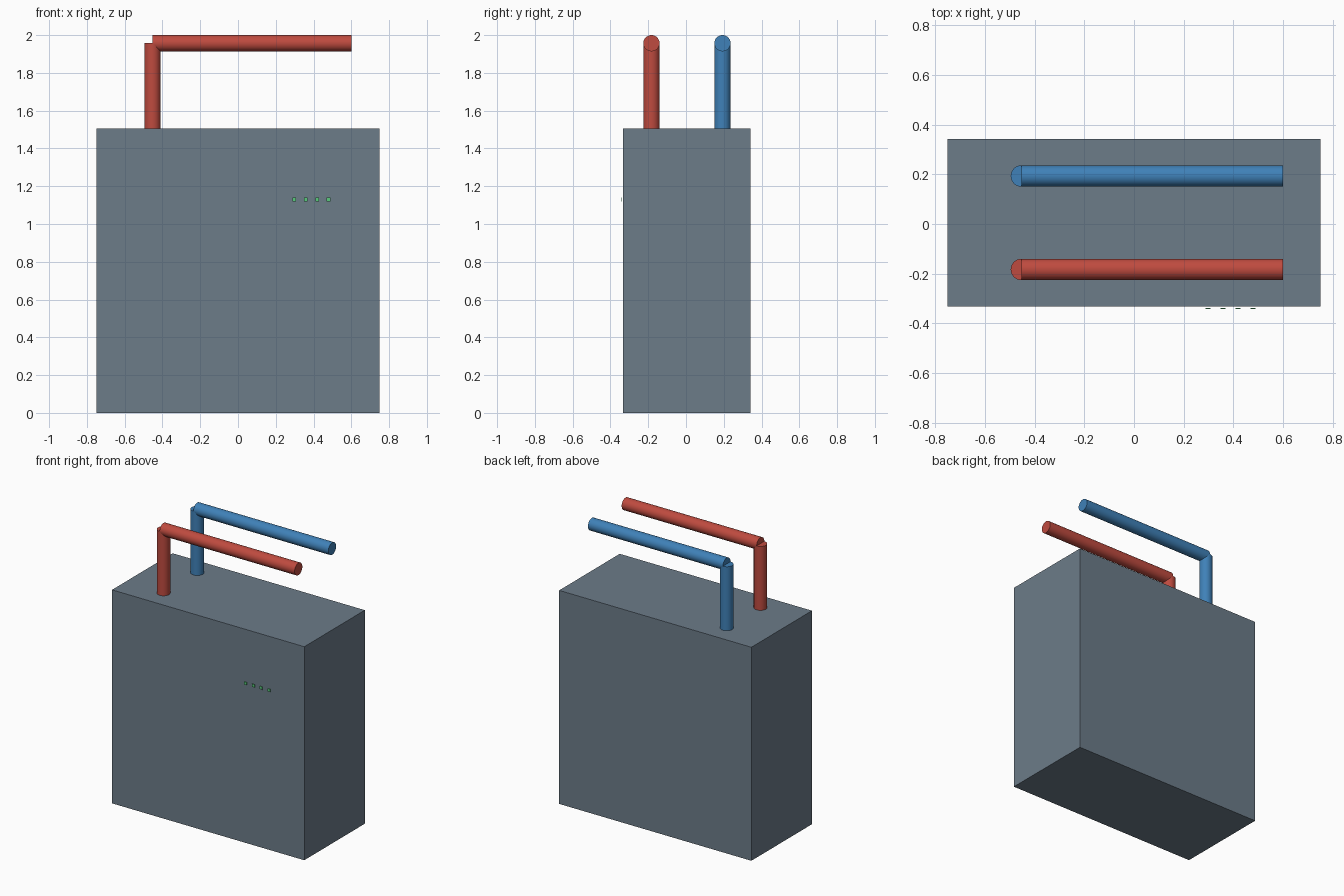
import bpy, math

if "Cube" in bpy.data.objects:
    bpy.data.objects.remove(bpy.data.objects["Cube"])

def material(name, rgb):
    m = bpy.data.materials.new(name)
    m.diffuse_color = (*rgb, 1)
    m.use_nodes = True
    m.node_tree.nodes["Principled BSDF"].inputs["Base Color"].default_value = m.diffuse_color
    return m

slate = material("slate", (0.15, 0.20, 0.25))
red = material("red", (0.52, 0.07, 0.05))
blue = material("blue", (0.05, 0.22, 0.48))
green = material("green", (0.10, 0.60, 0.20))

def box(name, center, size, mat):
    bpy.ops.mesh.primitive_cube_add(size=1, location=center)
    o = bpy.context.object
    o.name = name
    o.scale = size
    bpy.ops.object.transform_apply(location=False, rotation=False, scale=True)
    o.data.materials.append(mat)

def pipe(name, center, length, rot, mat):
    bpy.ops.mesh.primitive_cylinder_add(vertices=32, radius=0.043, depth=length,
                                        location=center, rotation=rot)
    o = bpy.context.object
    o.name = name
    o.data.materials.append(mat)
    bpy.ops.object.shade_smooth_by_angle(angle=math.radians(30))

MID_Y, TOP, PIPE_X, PIPE_Z = 0.005, 1.506, -0.453, 1.957

# Cabinet
box("cabinet", (0, MID_Y, TOP / 2), (1.5, 0.675, TOP), slate)

# Supply and return pipes: riser plus horizontal run
for label, side, mat in (("hot", -1, red), ("cold", 1, blue)):
    y = MID_Y + side * 0.188
    pipe(label + "_riser", (PIPE_X, y, (TOP + PIPE_Z) / 2), PIPE_Z - TOP, (0, 0, 0), mat)
    pipe(label + "_run", ((PIPE_X + 0.6) / 2, y, PIPE_Z), 0.6 - PIPE_X,
         (0, math.pi / 2, 0), mat)

# Row of status lights just in front of the cabinet
for i in range(4):
    box(f"status_light_{i + 1}", (0.298 + i * 0.0605, -0.3405, 1.13),
        (0.02, 0.004, 0.02), green)
